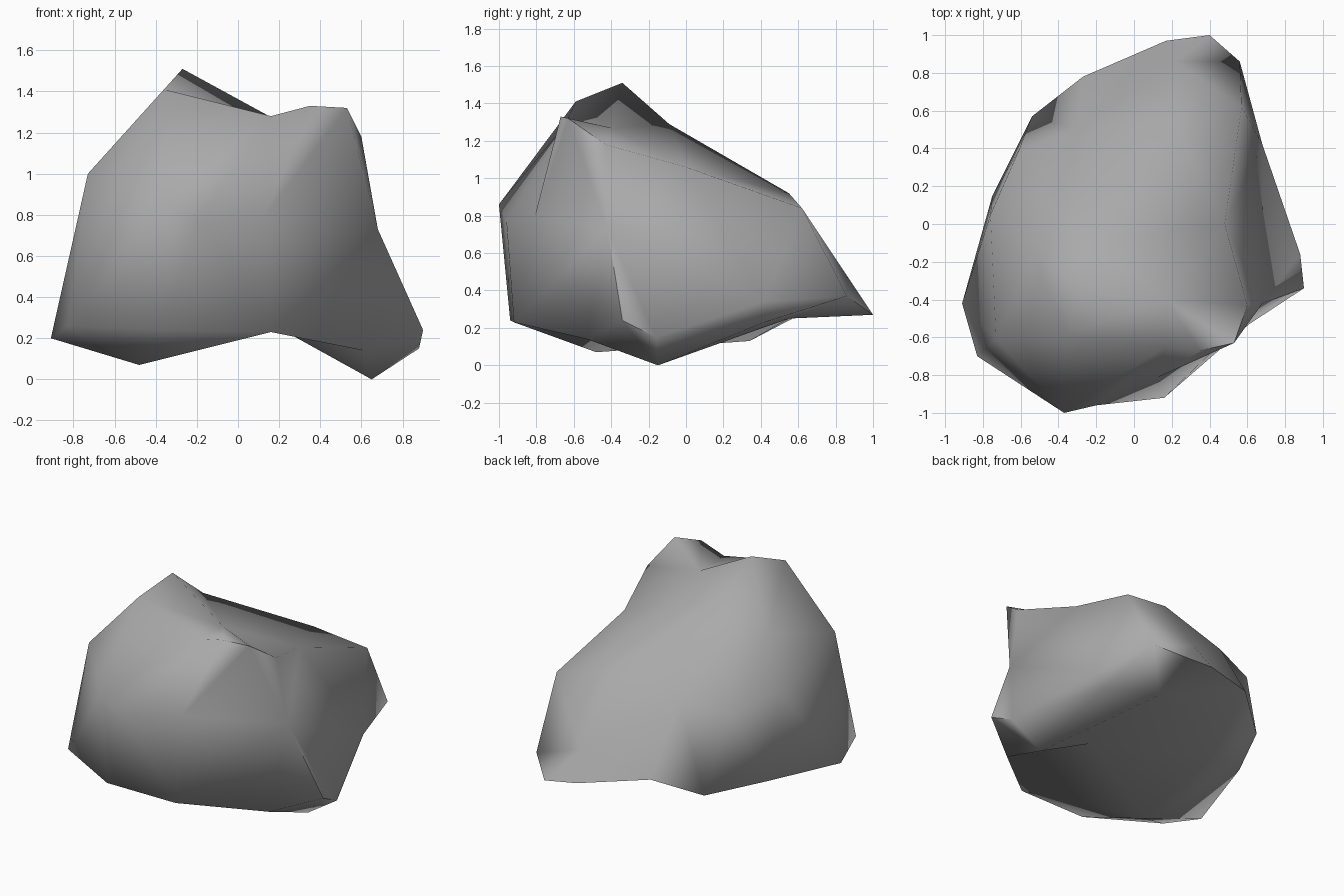
import bpy
import bmesh
import math
from mathutils import Vector

default_cube = bpy.data.objects.get("Cube")
if default_cube:
    bpy.data.objects.remove(default_cube, do_unlink=True)

# Corner points of the boulder, in hundredths of a unit, grouped by zone
underside = [(-48, -48, 7), (-38, 34, 13), (18, -22, 26), (25, 55, 25)]

base_rim = [
    (40, 100, 27), (56, 86, 37), (68, 42, 34), (60, 42, 23), (88, -16, 15),
    (90, -34, 24), (61, -53, 14), (65, -15, 0), (16, -92, 23),
    (-36, -94, 24), (-83, -70, 26), (-91, -42, 20), (-75, 15, 25),
    (-54, 57, 25), (-27, 78, 37), (17, 97, 30),
]

belly = [
    (-37, -100, 86), (-20, -96, 77), (13, -81, 79), (68, -42, 73),
    (22, 86, 48), (-76, 5, 84), (-61, 39, 77), (-30, 50, 81),
]

shoulders = [
    (57, 62, 84), (20, 55, 92), (48, 0, 106), (60, -43, 118),
    (-73, -61, 100), (-52, -16, 110),
]

crown = [
    (-21, -9, 129), (35, -67, 133), (53, -63, 132), (17, -40, 127),
    (16, -65, 128), (-36, -59, 141), (-27, -34, 151),
]


def make_material(name, colour):
    """One flat colour, set for viewport and render."""
    material = bpy.data.materials.new(name)
    material.use_nodes = True
    material.diffuse_color = colour
    shader = material.node_tree.nodes["Principled BSDF"]
    shader.inputs["Base Color"].default_value = colour
    shader.inputs["Roughness"].default_value = 0.9
    return material


def wrap_skin(points, centre):
    """Skin the points: triangulate their directions, then restore positions."""
    bm = bmesh.new()
    target = {}
    for point in points:
        direction = (point - centre).normalized()
        target[bm.verts.new(direction)] = point
    bmesh.ops.convex_hull(bm, input=list(bm.verts))
    bmesh.ops.triangulate(bm, faces=list(bm.faces))
    for vert, point in target.items():
        vert.co = point
    bmesh.ops.recalc_face_normals(bm, faces=list(bm.faces))
    return bm


def build_object(name, bm, material):
    mesh = bpy.data.meshes.new(name)
    bm.to_mesh(mesh)
    bm.free()
    mesh.materials.append(material)
    obj = bpy.data.objects.new(name, mesh)
    bpy.context.collection.objects.link(obj)
    return obj


# Boulder skin
corners = underside + base_rim + belly + shoulders + crown
points = [Vector(corner) / 100 for corner in corners]
stone = make_material("stone grey", (0.4, 0.4, 0.4, 1))
boulder = build_object("boulder", wrap_skin(points, Vector((0, -0.1, 0.6))), stone)

# Soft weathered shading, keeping only the hardest creases
bpy.ops.object.select_all(action="DESELECT")
boulder.select_set(True)
bpy.context.view_layer.objects.active = boulder
bpy.ops.object.shade_smooth_by_angle(angle=math.radians(75))
